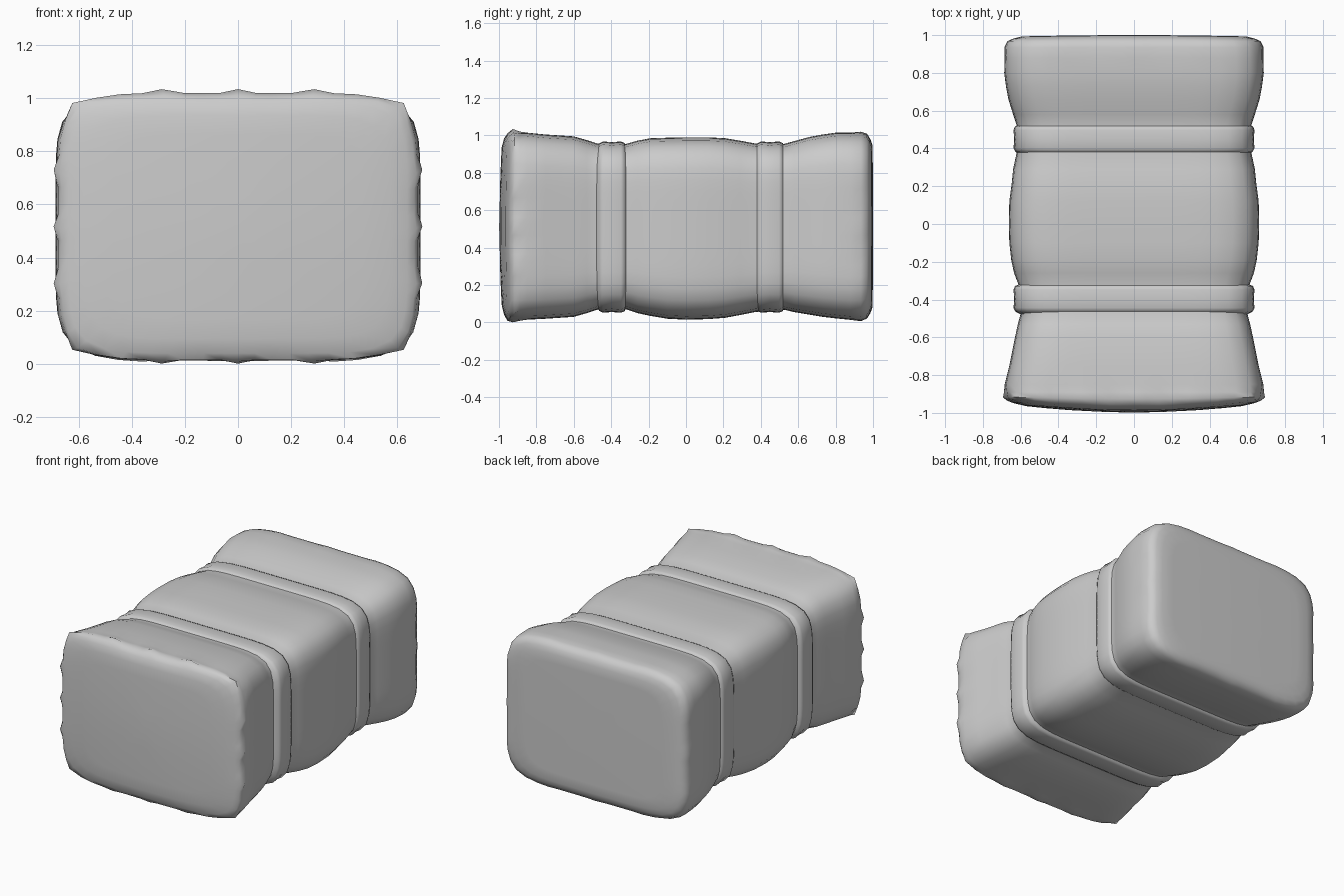
import bpy, bmesh
from math import cos, sin, pi

N = 64  # points around each section

def section(y, hw, z0, z1, scale=1.0, dome=0.0, spike=0.0, period=16):
    """Rounded-rectangle ring around the y axis, optionally crumpled."""
    zc, hh, pts = (z0 + z1) / 2, (z1 - z0) / 2, []
    for i in range(N):
        a = 2 * pi * i / N
        # spread the points evenly along a box outline, then round the corners
        c, s = cos(a), sin(a)
        r = (abs(c) ** 6.5 + abs(s) ** 6.5) ** (-1 / 6.5)
        u, v = c * r, s * r
        k = scale + spike * max(0, cos(period * (a - pi / 2))) ** 2
        pts.append((hw * u * k, y + dome * (u * u + 0.35 * v * v) * scale ** 2, zc + hh * v * k))
    return pts

def loft(name, rings, start=None, end=None, angle=50):
    bm = bmesh.new()
    rows = [[bm.verts.new(p) for p in ring] for ring in rings]
    for a, b in zip(rows, rows[1:]):
        for i in range(N):
            j = (i + 1) % N
            bm.faces.new((a[i], a[j], b[j], b[i]))
    for tip, row in ((start, rows[0]), (end, rows[-1])):
        if tip:
            v = bm.verts.new(tip)
            for i in range(N):
                bm.faces.new((v, row[i], row[(i + 1) % N]))
    bmesh.ops.recalc_face_normals(bm, faces=bm.faces)
    me = bpy.data.meshes.new(name)
    bm.to_mesh(me)
    bm.free()
    ob = bpy.data.objects.new(name, me)
    bpy.context.collection.objects.link(ob)
    bpy.context.view_layer.objects.active = ob
    ob.select_set(True)
    bpy.ops.object.shade_smooth_by_angle(angle=angle * pi / 180)
    ob.select_set(False)
    return ob

# Bale body: domed front, pinched at the straps, flatter back
front = [section(-0.997, 0.67, 0.02, 1.01, s, 0.045) for s in (0.25, 0.5, 0.7, 0.85)]
front += [section(-0.985, 0.67, 0.015, 1.01, 0.95, 0.04),
          section(-0.965, 0.67, 0.01, 1.01, 0.99, 0.03, 0.012),
          section(-0.93, 0.675, 0.015, 1.02, 1, 0.012, 0.028),
          section(-0.89, 0.68, 0.015, 1.015, 1, 0, 0.012)]
middle = [section(*p) for p in (
    (-0.85, 0.685, 0.015, 1.015), (-0.75, 0.66, 0.02, 1.005), (-0.60, 0.63, 0.03, 0.995),
    (-0.53, 0.615, 0.05, 0.975), (-0.475, 0.60, 0.068, 0.957), (-0.32, 0.612, 0.07, 0.955),
    (-0.26, 0.635, 0.05, 0.972), (-0.19, 0.65, 0.035, 0.985), (-0.1, 0.66, 0.02, 0.988),
    (0, 0.663, 0.015, 0.99), (0.12, 0.66, 0.018, 0.99), (0.21, 0.648, 0.025, 0.985),
    (0.29, 0.64, 0.04, 0.972), (0.37, 0.623, 0.056, 0.957), (0.525, 0.622, 0.068, 0.955),
    (0.58, 0.64, 0.055, 0.97), (0.66, 0.665, 0.042, 0.992), (0.73, 0.678, 0.03, 1.005),
    (0.80, 0.687, 0.022, 1.015))]
back = [section(0.88, 0.685, 0.014, 1.015),
        section(0.935, 0.68, 0.012, 1.015, 1, 0, 0.01, 12),
        section(0.968, 0.665, 0.025, 1.005, 1, 0, 0.008, 12),
        section(0.988, 0.645, 0.045, 0.985, 0.99, -0.006)]
back += [section(1.0, 0.64, 0.05, 0.98, s, -0.008) for s in (0.93, 0.8, 0.55, 0.3)]
loft("bale_body", front + middle + back, (0, -0.999, 0.51), (0, 1.0, 0.51))

# Two straps wrapped around the pinched places
for name, y0, y1 in (("front_strap", -0.48, -0.315), ("back_strap", 0.365, 0.53)):
    w = y1 - y0
    rows = ((0.0, -0.03), (0.1, 0.002), (0.22, 0.012), (0.5, 0.008),
            (0.8, 0.012), (0.92, 0.004), (1.0, -0.03))
    loft(name, [section(y0 + t * w, 0.626 + d, 0.064 - d, 0.956 + d) for t, d in rows], angle=60)
